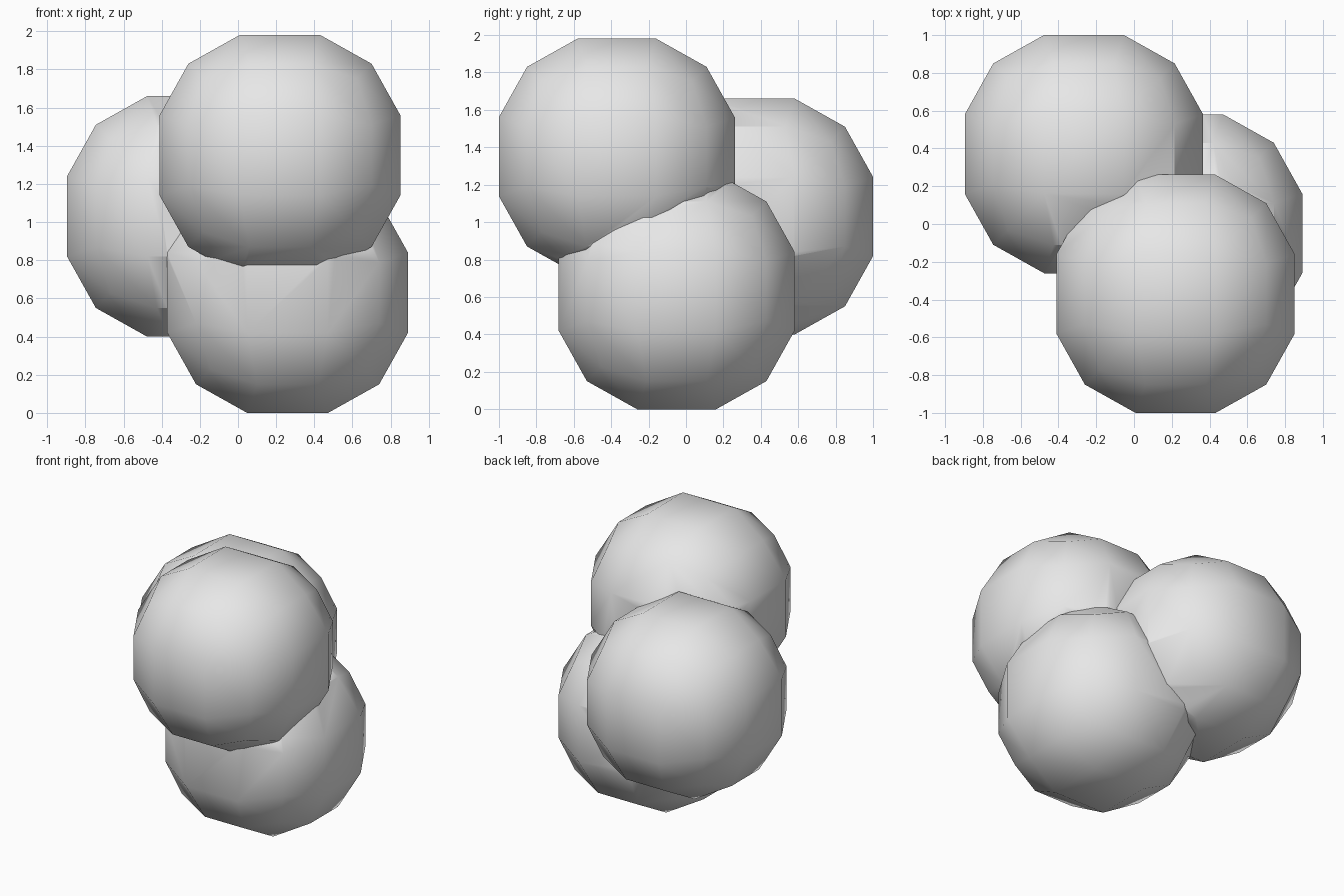
import bpy
import bmesh
import math

if "Cube" in bpy.data.objects:
    bpy.data.objects.remove(bpy.data.objects["Cube"], do_unlink=True)

RADIUS = 0.6975

grey = bpy.data.materials.new("plain_grey")
grey.use_nodes = True
grey.diffuse_color = (0.8, 0.8, 0.8, 1)
grey.node_tree.nodes["Principled BSDF"].inputs["Base Color"].default_value = (0.8, 0.8, 0.8, 1)


def cube_ball(name, centre):
    """Cube with a three by three grid on each side, rounded onto a sphere."""
    bm = bmesh.new()
    bmesh.ops.create_cube(bm, size=2)
    bmesh.ops.subdivide_edges(bm, edges=bm.edges[:], cuts=2, use_grid_fill=True)
    for v in bm.verts:
        v.co = v.co.normalized() * RADIUS
    bmesh.ops.translate(bm, verts=bm.verts[:], vec=centre)
    mesh = bpy.data.meshes.new(name)
    bm.to_mesh(mesh)
    bm.free()
    mesh.materials.append(grey)
    ball = bpy.data.objects.new(name, mesh)
    bpy.context.collection.objects.link(ball)
    return ball


# Three overlapping balls
cluster = cube_ball("ball_cluster", (0.22, -0.37, 1.35))
others = [
    cube_ball("lower_ball", (0.26, -0.05, 0.63)),
    cube_ball("rear_ball", (-0.265, 0.37, 1.03)),
]

# Merge them into one skin
bpy.ops.object.select_all(action="DESELECT")
bpy.context.view_layer.objects.active = cluster
cluster.select_set(True)
for ball in others:
    union = cluster.modifiers.new("union", "BOOLEAN")
    union.operation = "UNION"
    union.solver = "EXACT"
    union.object = ball
    bpy.ops.object.modifier_apply(modifier=union.name)
    bpy.data.objects.remove(ball, do_unlink=True)

# Smooth sides, crisp cube edges and seams
bpy.ops.object.shade_smooth_by_angle(angle=math.radians(30))
